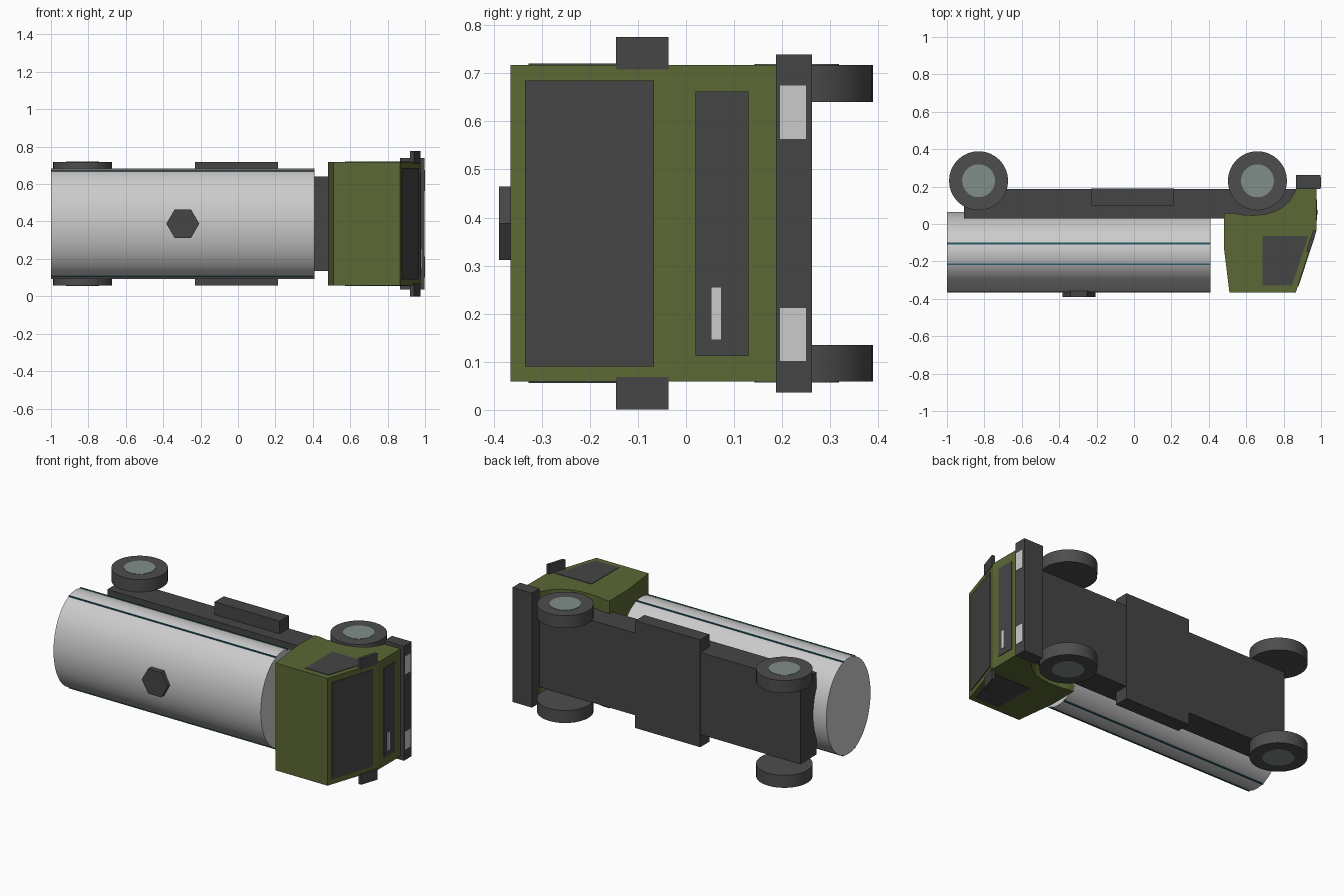
import bpy, bmesh, math

if "Cube" in bpy.data.objects:
    bpy.data.objects.remove(bpy.data.objects["Cube"])

ZC = 0.388  # mid-plane of the truck, which lies on its side


def material(name, r, g, b):
    m = bpy.data.materials.new(name)
    m.diffuse_color = (r, g, b, 1)
    m.use_nodes = True
    m.node_tree.nodes["Principled BSDF"].inputs["Base Color"].default_value = m.diffuse_color
    return m


GREEN = material("cab_green", 0.105, 0.14, 0.035)
DARK = material("dark_grey", 0.06, 0.06, 0.062)
TIRE = material("tire_grey", 0.075, 0.075, 0.075)
HUB = material("hub_grey", 0.22, 0.27, 0.25)
SILVER = material("silver", 0.58, 0.58, 0.58)
TEAL = material("teal", 0.02, 0.10, 0.13)


def prism(name, pts, lo, hi, axis, mat, smooth=False):
    """Extrude a 2D outline along one axis (x: pts are y,z / y: x,z / z: x,y)."""
    place = {"x": lambda p, t: (t, p[0], p[1]),
             "y": lambda p, t: (p[0], t, p[1]),
             "z": lambda p, t: (p[0], p[1], t)}[axis]
    bm = bmesh.new()
    a = [bm.verts.new(place(p, lo)) for p in pts]
    b = [bm.verts.new(place(p, hi)) for p in pts]
    bm.faces.new(a)
    bm.faces.new(b[::-1])
    n = len(pts)
    for i in range(n):
        f = bm.faces.new((a[i], b[i], b[(i + 1) % n], a[(i + 1) % n]))
        f.smooth = smooth
    bmesh.ops.recalc_face_normals(bm, faces=bm.faces[:])
    me = bpy.data.meshes.new(name)
    bm.to_mesh(me)
    bm.free()
    me.materials.append(mat)
    ob = bpy.data.objects.new(name, me)
    bpy.context.collection.objects.link(ob)
    return ob


def ellipse(cx, cy, rx, ry, n):
    return [(cx + rx * math.cos(2 * math.pi * i / n),
             cy + ry * math.sin(2 * math.pi * i / n)) for i in range(n)]


def box(name, x, y, z, mat):
    pts = [(x[0], y[0]), (x[1], y[0]), (x[1], y[1]), (x[0], y[1])]
    return prism(name, pts, z[0], z[1], "z", mat)


def both_sides(name, pts, near, far, mat, smooth=False):
    """Same outline on both flanks, between two distances from the mid-plane."""
    for side, s in (("left", 1), ("right", -1)):
        prism(f"{name}_{side}", pts, ZC + s * near, ZC + s * far, "z", mat, smooth)


# Tank with side stripes and a hexagonal hatch
TY, RY, RZ = -0.15, 0.215, 0.295
prism("tank", ellipse(TY, ZC, RY, RZ, 40), -1.0, 0.41, "x", SILVER, True)
for i, y in enumerate((-0.104, -0.215)):
    d = RZ * math.sqrt(1 - ((y - TY) / RY) ** 2)
    both_sides(f"stripe_{i + 1}",
               [(-1.0, y - .005), (.41, y - .005), (.41, y + .005), (-1.0, y + .005)],
               d - 0.01, d + 0.003, TEAL)
prism("hatch", ellipse(-0.295, ZC, 0.088, 0.088, 6), -0.389, -0.345, "y", DARK)

# Chassis and side boxes
box("chassis", (-0.91, 0.87), (0.03, 0.188), (0.135, 0.64), DARK)
box("side_boxes", (-0.23, 0.213), (0.10, 0.19), (0.058, 0.718), DARK)

# Wheels with hub discs
for end, x in (("rear", -0.831), ("front", 0.66)):
    both_sides(f"{end}_wheel", ellipse(x, 0.231, 0.158, 0.158, 32), 0.253, 0.33, TIRE, True)
    both_sides(f"{end}_hub", ellipse(x, 0.231, 0.088, 0.088, 32), 0.32, 0.332, HUB, True)

# Cab with the wheel arch cut into its profile
arch = [(0.86, 0.17), (0.83, 0.12), (0.79, 0.087), (0.75, 0.066), (0.70, 0.052),
        (0.64, 0.046), (0.57, 0.05), (0.52, 0.06)]
cab = [(0.48, -0.12), (0.51, -0.365), (0.865, -0.365), (0.975, -0.03),
       (0.975, 0.188), (0.865, 0.188)] + arch + [(0.48, 0.06)]
prism("cab", cab, 0.058, 0.718, "z", GREEN)


# Windows, with the windscreen lying on the sloped front
def slope(y, off):
    return 0.975 + (y + 0.03) * 0.11 / 0.335 + off


def slanted(y0, y1, t0, t1):
    return [(slope(y0, t0), y0), (slope(y0, t1), y0), (slope(y1, t1), y1), (slope(y1, t0), y1)]


prism("windscreen", slanted(-0.335, -0.067, -0.01, 0.004), 0.09, 0.685, "z", DARK)
both_sides("side_window", [(0.687, -0.064), (0.932, -0.064), (0.845, -0.328), (0.687, -0.328)],
           0.32, 0.333, DARK)
both_sides("mirror", slanted(-0.146, -0.036, -0.016, 0.003), 0.32, 0.388, DARK)

# Grille, badge plate, bumper and headlights
box("grille", (0.96, 0.979), (0.02, 0.13), (0.112, 0.662), DARK)
box("grille_plate", (0.97, 0.983), (0.052, 0.074), (0.145, 0.255), SILVER)
box("bumper", (0.865, 0.998), (0.187, 0.262), (0.036, 0.74), DARK)
both_sides("headlight", [(0.98, 0.196), (1.0, 0.196), (1.0, 0.25), (0.98, 0.25)],
           0.176, 0.287, SILVER)
